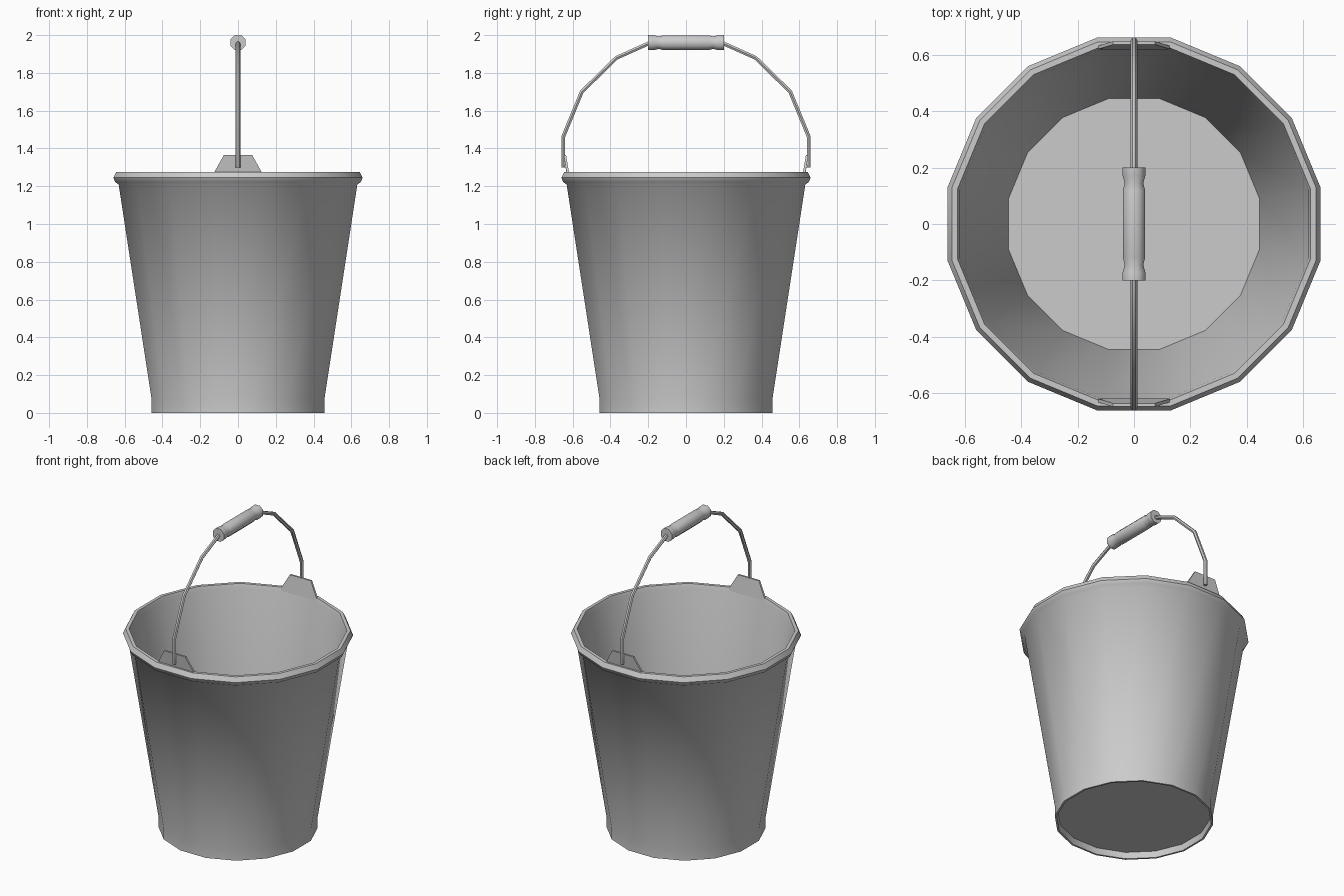
import bpy, bmesh, math
from mathutils import Matrix, Vector

if "Cube" in bpy.data.objects:
    bpy.data.objects.remove(bpy.data.objects["Cube"])


def finish(name, bm, smooth=True):
    bmesh.ops.recalc_face_normals(bm, faces=bm.faces)
    me = bpy.data.meshes.new(name)
    bm.to_mesh(me)
    bm.free()
    ob = bpy.data.objects.new(name, me)
    bpy.context.collection.objects.link(ob)
    if smooth:
        bpy.ops.object.select_all(action='DESELECT')
        ob.select_set(True)
        bpy.context.view_layer.objects.active = ob
        bpy.ops.object.shade_smooth_by_angle(angle=math.radians(50))
    return ob


def lathe(name, profile, sides, matrix=Matrix()):
    """Revolve (apothem, z) points about z with flats facing the axes; cap both ends."""
    bm = bmesh.new()
    k = 1 / math.cos(math.pi / sides)
    rings = []
    for r, z in profile:
        angles = [2 * math.pi * (i + 0.5) / sides for i in range(sides)]
        rings.append([bm.verts.new((r * k * math.cos(a), r * k * math.sin(a), z)) for a in angles])
    for a, b in zip(rings, rings[1:]):
        for i in range(sides):
            j = (i + 1) % sides
            bm.faces.new((a[i], a[j], b[j], b[i]))
    bm.faces.new(rings[0])
    bm.faces.new(rings[-1])
    bm.transform(matrix)
    return finish(name, bm)


# Pail: recessed underside, skirt, tapered wall, rolled rim, inner wall, floor
lathe("pail", [
    (0.44, 0.04), (0.445, 0.0), (0.457, 0.0), (0.457, 0.07),
    (0.632, 1.21), (0.65, 1.222), (0.66, 1.245), (0.645, 1.275),
    (0.625, 1.275), (0.617, 1.25), (0.445, 0.06)], 16)

# Trapezoid ears on the rim, leaning slightly outwards
for side, label in ((-1, "front"), (1, "back")):
    bm = bmesh.new()
    outline = [(-0.13, 1.25, 0.618), (0.13, 1.25, 0.618), (0.125, 1.275, 0.62),
               (0.075, 1.365, 0.635), (-0.075, 1.365, 0.635), (-0.125, 1.275, 0.62)]
    inner = [bm.verts.new((x, side * y, z)) for x, z, y in outline]
    outer = [bm.verts.new((x, side * (y + 0.012), z)) for x, z, y in outline]
    bm.faces.new(inner)
    bm.faces.new(outer)
    for i in range(6):
        j = (i + 1) % 6
        bm.faces.new((inner[i], inner[j], outer[j], outer[i]))
    finish(label + "_ear", bm, False)

# Bail wire: six-sided tube swept along a mirrored path
half = [(0.65, 1.30), (0.65, 1.462), (0.552, 1.70), (0.368, 1.88), (0.20, 1.955)]
path = [Vector((0, y, z)) for y, z in half]
path += [Vector((0, -p.y, p.z)) for p in reversed(path)]
bm = bmesh.new()
rings = []
for i, p in enumerate(path):
    d0 = (p - path[max(i - 1, 0)]).normalized()
    d1 = (path[min(i + 1, len(path) - 1)] - p).normalized()
    side = (d0 + d1).normalized().cross(Vector((1, 0, 0)))
    rings.append([bm.verts.new(p + 0.012 * (Vector((math.cos(a), 0, 0)) + side * math.sin(a)))
                  for a in (math.pi * n / 3 for n in range(6))])
for a, b in zip(rings, rings[1:]):
    for i in range(6):
        j = (i + 1) % 6
        bm.faces.new((a[i], a[j], b[j], b[i]))
bm.faces.new(rings[0])
bm.faces.new(rings[-1])
finish("bail_wire", bm)

# Turned grip with pinched collars
end = [(0.04, -0.2), (0.04, -0.17), (0.033, -0.145), (0.039, -0.12)]
grip = end + [(r, -z) for r, z in reversed(end)]
lathe("grip", grip, 8, Matrix.Translation((0, 0, 1.96)) @ Matrix.Rotation(math.pi / 2, 4, 'X'))
